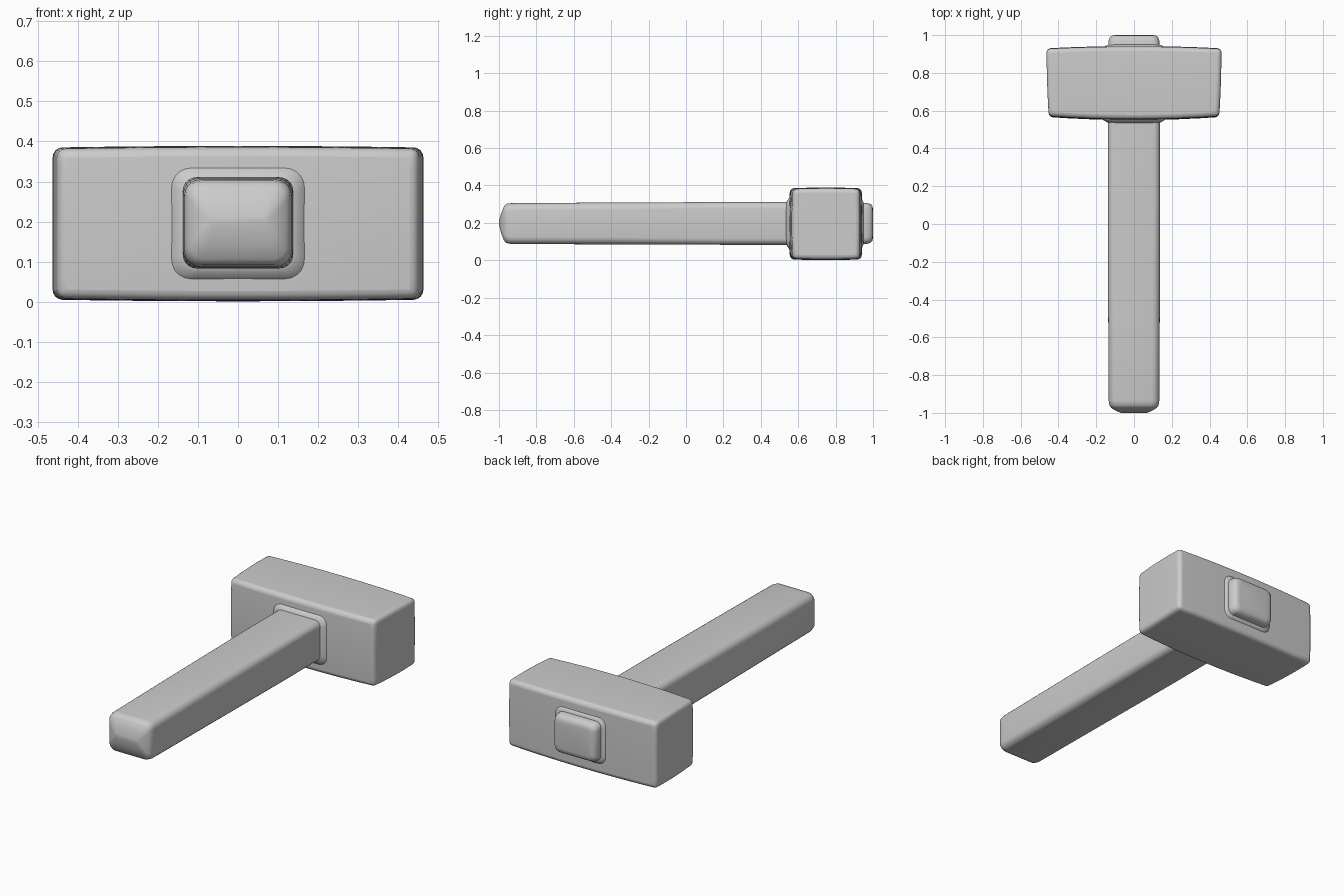
import bpy, bmesh, math

if "Cube" in bpy.data.objects:
    bpy.data.objects.remove(bpy.data.objects["Cube"])


def finish(bm, name, bevel=0.0, angle=50):
    bmesh.ops.recalc_face_normals(bm, faces=bm.faces)
    me = bpy.data.meshes.new(name)
    bm.to_mesh(me)
    bm.free()
    ob = bpy.data.objects.new(name, me)
    bpy.context.collection.objects.link(ob)
    bpy.ops.object.select_all(action='DESELECT')
    ob.select_set(True)
    bpy.context.view_layer.objects.active = ob
    if bevel:
        m = ob.modifiers.new("rounded_edges", 'BEVEL')
        m.width = bevel
        m.segments = 4
        m.limit_method = 'ANGLE'
        m.angle_limit = math.radians(40)
    bpy.ops.object.shade_smooth_by_angle(angle=math.radians(angle))
    return ob


def rounded_section(bm, y, hx, z0, z1, r, n=5):
    """Rounded rectangle lying in the xz plane."""
    cz, hz = (z0 + z1) / 2, (z1 - z0) / 2
    r = min(r, hx, hz)
    verts = []
    for q, (sx, sz) in enumerate(((1, 1), (-1, 1), (-1, -1), (1, -1))):
        for i in range(n + 1):
            a = math.pi / 2 * (q + i / n)
            verts.append(bm.verts.new((sx * (hx - r) + r * math.cos(a), y,
                                       cz + sz * (hz - r) + r * math.sin(a))))
    return verts


def loft(name, sections):
    bm = bmesh.new()
    rings = [rounded_section(bm, *s) for s in sections]
    for a, b in zip(rings, rings[1:]):
        for i in range(len(a)):
            j = (i + 1) % len(a)
            bm.faces.new((a[i], a[j], b[j], b[i]))
    bm.faces.new(rings[0])
    bm.faces.new(rings[-1])
    return finish(bm, name)


# Handle: one rounded bar through the head, domed at the grip end
loft("handle", [
    (-1.0, 0.07, 0.19, 0.212, 0.01),
    (-0.988, 0.098, 0.145, 0.252, 0.025),
    (-0.974, 0.12, 0.107, 0.287, 0.035),
    (-0.96, 0.13, 0.092, 0.302, 0.04),
    (-0.935, 0.134, 0.087, 0.305, 0.04),
    (-0.4, 0.137, 0.085, 0.309, 0.04),
    (0.2, 0.138, 0.083, 0.311, 0.035),
    (0.55, 0.138, 0.083, 0.311, 0.035),
    (0.93, 0.136, 0.086, 0.308, 0.035),
    (0.97, 0.134, 0.088, 0.306, 0.035),
    (0.988, 0.128, 0.094, 0.30, 0.035),
    (0.997, 0.117, 0.105, 0.289, 0.03),
    (1.0, 0.10, 0.122, 0.272, 0.025),
])

# Head: block with gently bulging faces, slightly wider at the back
bm = bmesh.new()
bmesh.ops.create_cube(bm, size=2)
bmesh.ops.subdivide_edges(bm, edges=bm.edges[:], cuts=7, use_grid_fill=True)
for v in bm.verts:
    u, w, t = v.co
    fx, fy, ft = 1 - u * u, 1 - w * w, 1 - t * t
    x = u * (0.457 + 0.006 * w + 0.003 * fy)
    front = 0.572 - 0.016 * fx - 0.006 * ft
    back = 0.927 + 0.012 * fx + 0.003 * ft
    y = front + (back - front) * (w + 1) / 2
    z = 0.195 + t * (0.186 + 0.004 * fx + 0.004 * fy)
    v.co = (x, y, z)
finish(bm, "head", bevel=0.022)

# Collars: soft lips where the handle enters and leaves the head
loft("front_collar", [
    (0.58, 0.18, 0.045, 0.345, 0.05),
    (0.552, 0.165, 0.058, 0.333, 0.05),
    (0.542, 0.148, 0.073, 0.32, 0.045),
    (0.535, 0.137, 0.084, 0.31, 0.04),
])
loft("back_collar", [
    (0.92, 0.165, 0.06, 0.335, 0.05),
    (0.942, 0.155, 0.068, 0.326, 0.045),
    (0.949, 0.136, 0.086, 0.308, 0.04),
])
